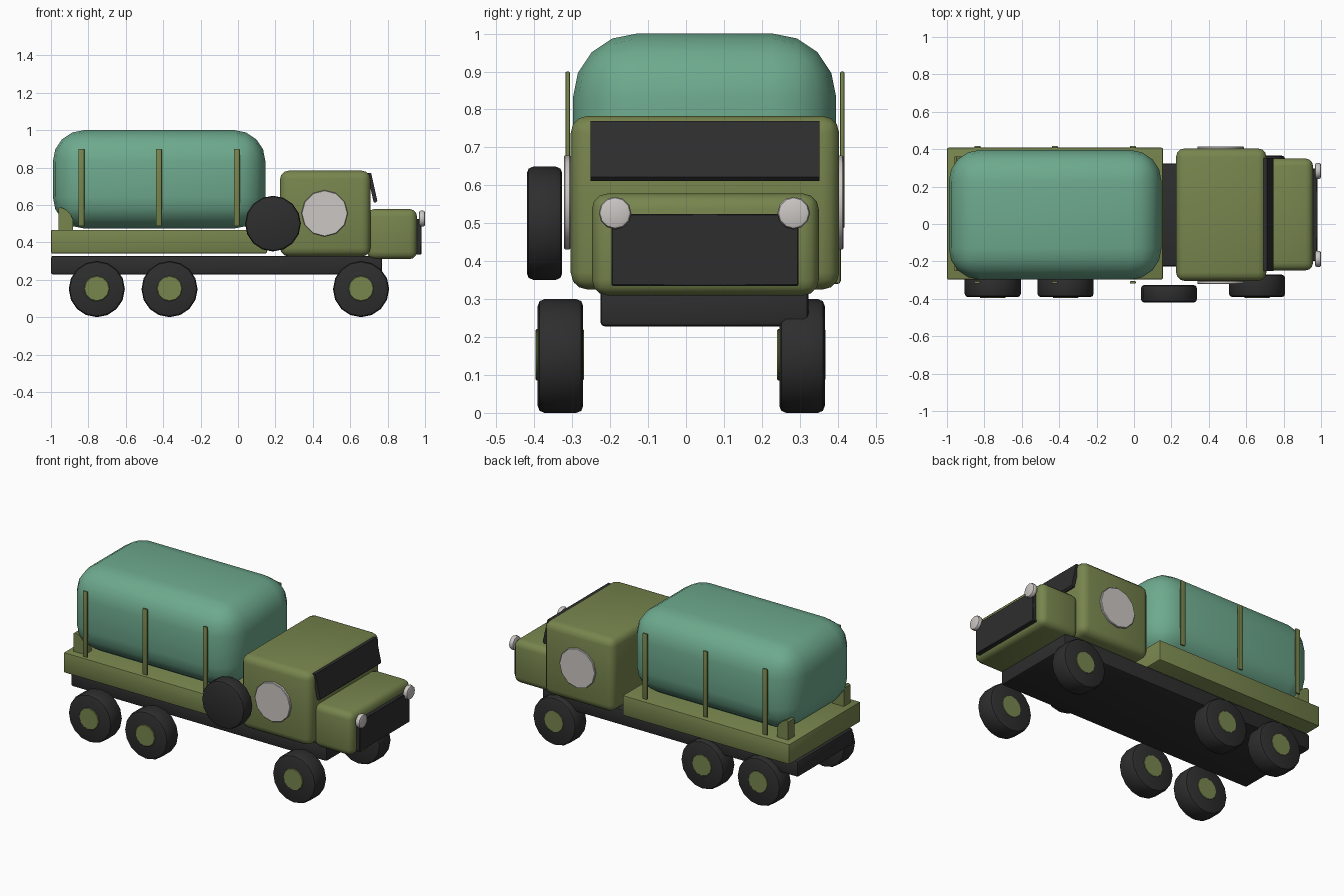
import bpy, bmesh, math
from mathutils import Matrix, Vector

if "Cube" in bpy.data.objects:
    bpy.data.objects.remove(bpy.data.objects["Cube"])


def material(name, rgb):
    m = bpy.data.materials.new(name)
    m.diffuse_color = (*rgb, 1)
    m.use_nodes = True
    m.node_tree.nodes["Principled BSDF"].inputs["Base Color"].default_value = m.diffuse_color
    return m


OLIVE = material("olive green", (0.185, 0.235, 0.075))
TEAL = material("tank teal", (0.155, 0.40, 0.27))
DARK = material("dark rubber", (0.027, 0.027, 0.028))
GREY = material("light grey", (0.60, 0.57, 0.55))


def finish(name, bm, mat, angle=40):
    bmesh.ops.recalc_face_normals(bm, faces=bm.faces[:])
    me = bpy.data.meshes.new(name)
    bm.to_mesh(me)
    bm.free()
    me.materials.append(mat)
    ob = bpy.data.objects.new(name, me)
    bpy.context.collection.objects.link(ob)
    bpy.ops.object.select_all(action='DESELECT')
    ob.select_set(True)
    bpy.context.view_layer.objects.active = ob
    bpy.ops.object.shade_smooth_by_angle(angle=math.radians(angle))
    return ob


def box(name, mat, x, y, z, bevel=0.0, seg=2):
    """Box from (min, max) ranges, with rounded edges."""
    bm = bmesh.new()
    size = [r[1] - r[0] for r in (x, y, z)]
    mid = Vector([(r[0] + r[1]) / 2 for r in (x, y, z)])
    bmesh.ops.create_cube(bm, size=1, matrix=Matrix.Translation(mid) @ Matrix.Diagonal((*size, 1)))
    if bevel:
        bmesh.ops.bevel(bm, geom=bm.edges[:], offset=bevel, segments=seg, profile=0.5, affect='EDGES')
    return finish(name, bm, mat)


def disc(name, mat, centre, radius, depth, axis, sides=16, bevel=0.0, seg=2):
    """Cylinder along x or y with rounded rims."""
    bm = bmesh.new()
    rot = Matrix.Rotation(math.pi / 2, 4, 'X' if axis == 'y' else 'Y')
    bmesh.ops.create_cone(bm, cap_ends=True, segments=sides, radius1=radius, radius2=radius,
                          depth=depth, matrix=Matrix.Translation(centre) @ rot)
    if bevel:
        rims = [e for e in bm.edges if any(len(f.verts) > 4 for f in e.link_faces)]
        bmesh.ops.bevel(bm, geom=rims, offset=bevel, segments=seg, profile=0.5, affect='EDGES')
    return finish(name, bm, mat)


def extrude_y(name, mat, profile, y0, y1):
    """Side profile (x, z) extruded from y0 to y1."""
    bm = bmesh.new()
    face = bm.faces.new([bm.verts.new((x, y0, z)) for x, z in profile])
    ext = bmesh.ops.extrude_face_region(bm, geom=[face])
    bmesh.ops.translate(bm, vec=(0, y1 - y0, 0),
                        verts=[v for v in ext["geom"] if isinstance(v, bmesh.types.BMVert)])
    return finish(name, bm, mat)


# Chassis, load bed and tank
box("chassis", DARK, (-1.0, 0.77), (-0.226, 0.323), (0.228, 0.328), 0.012)
box("load_bed", OLIVE, (-1.0, 0.155), (-0.297, 0.408), (0.34, 0.467), 0.008)
box("tank", TEAL, (-0.99, 0.147), (-0.298, 0.396), (0.474, 1.0), 0.168, 4)

# Upright posts beside the tank
for i, x in enumerate((-0.837, -0.423, -0.006)):
    for side, y in (("right", -0.312), ("left", 0.412)):
        box(f"post_{side}_{i + 1}", OLIVE, (x - 0.016, x + 0.016), (y - 0.006, y + 0.006), (0.487, 0.9), 0.004)

# Rear tank chocks
for side, y in (("right", -0.22), ("left", 0.33)):
    extrude_y(f"tank_chock_{side}", OLIVE,
              [(-0.96, 0.465), (-0.96, 0.58), (-0.95, 0.588), (-0.92, 0.575),
               (-0.895, 0.55), (-0.882, 0.52), (-0.882, 0.465)], y - 0.032, y + 0.032)

# Cab, bonnet, windscreen and grille
box("cab", OLIVE, (0.225, 0.708), (-0.304, 0.404), (0.325, 0.783), 0.045, 3)
box("bonnet", OLIVE, (0.69, 0.957), (-0.248, 0.35), (0.31, 0.578), 0.04, 3)
extrude_y("windscreen", DARK, [(0.69, 0.77), (0.712, 0.77), (0.745, 0.622), (0.735, 0.612), (0.725, 0.615)],
          -0.252, 0.352)
box("grille", DARK, (0.94, 0.98), (-0.197, 0.297), (0.335, 0.525), 0.003, 1)

# Headlights
for side, y in (("right", -0.187), ("left", 0.284)):
    disc(f"headlight_{side}", GREY, (0.984, y, 0.527), 0.043, 0.032, 'x', 12, 0.01)

# Door discs
for side, y in (("right", -0.313), ("left", 0.406)):
    disc(f"door_disc_{side}", GREY, (0.463, y, 0.555), 0.124, 0.018, 'y', 12, 0.003, 1)

# Wheels and hubs
for side, y in (("right", -0.331), ("left", 0.306)):
    for pos, x in (("rear", -0.755), ("middle", -0.366), ("front", 0.658)):
        disc(f"tyre_{pos}_{side}", DARK, (x, y, 0.15), 0.15, 0.12, 'y', 16, 0.018)
        disc(f"hub_{pos}_{side}", OLIVE, (x, y - 0.002, 0.153), 0.068, 0.127, 'y', 12, 0.003, 1)

# Spare wheel
disc("spare_wheel", DARK, (0.187, -0.373, 0.5), 0.149, 0.093, 'y', 16, 0.016)
